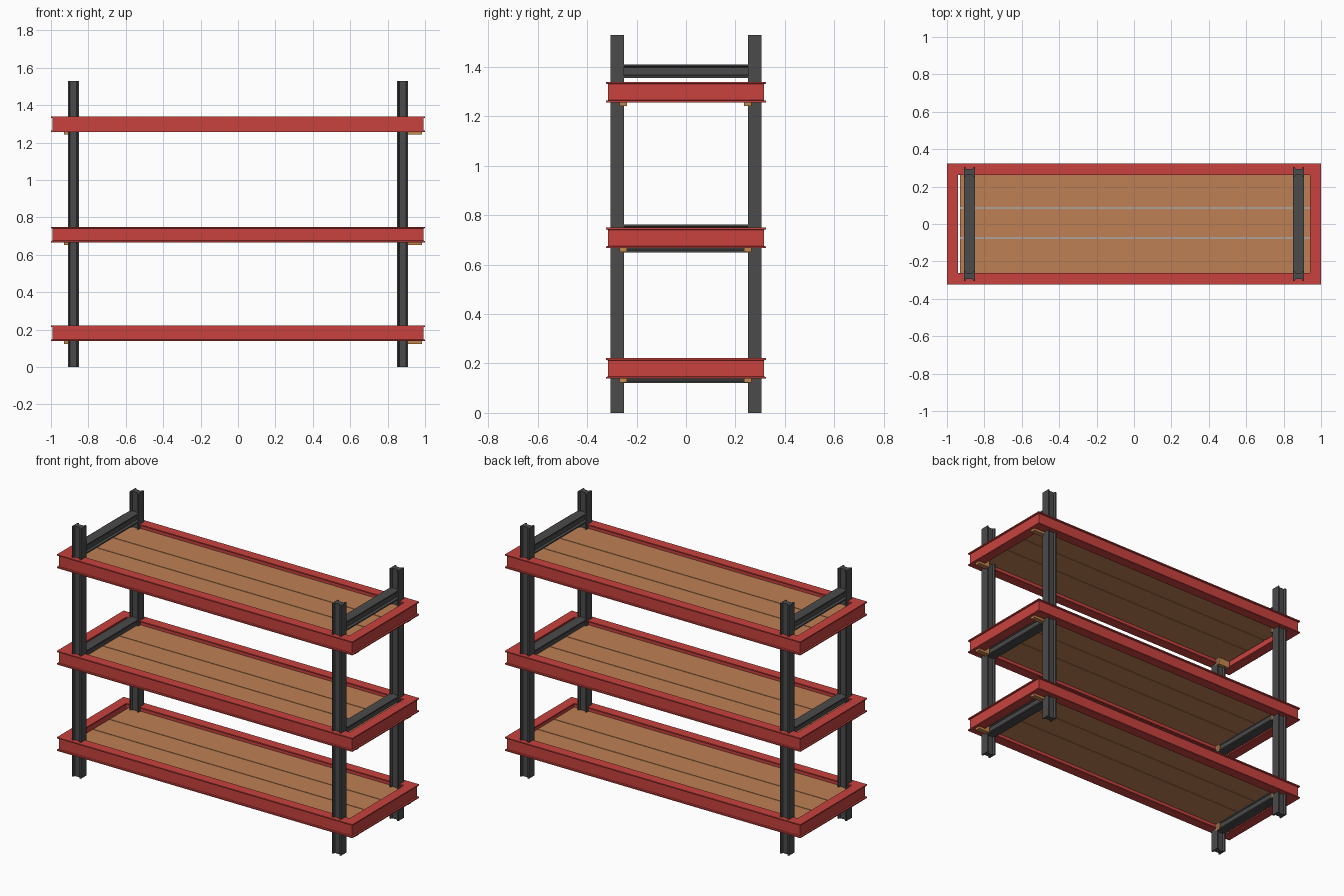
import bpy, bmesh
from mathutils import Vector

if "Cube" in bpy.data.objects:
    bpy.data.objects.remove(bpy.data.objects["Cube"])


def material(name, rgb):
    m = bpy.data.materials.new(name)
    m.diffuse_color = (*rgb, 1)
    m.use_nodes = True
    m.node_tree.nodes["Principled BSDF"].inputs["Base Color"].default_value = m.diffuse_color
    return m


RED = material("red paint", (0.58, 0.055, 0.048))
STEEL = material("dark steel", (0.07, 0.07, 0.07))
WOOD = material("wood", (0.51, 0.215, 0.09))
CLEAT = material("cleat wood", (0.56, 0.24, 0.075))


def finish(bm, name, mat):
    bmesh.ops.recalc_face_normals(bm, faces=bm.faces)
    me = bpy.data.meshes.new(name)
    bm.to_mesh(me)
    bm.free()
    me.materials.append(mat)
    ob = bpy.data.objects.new(name, me)
    bpy.context.collection.objects.link(ob)


def box(name, lo, hi, mat):
    bm = bmesh.new()
    bmesh.ops.create_cube(bm, size=1)
    lo, hi = Vector(lo), Vector(hi)
    for v in bm.verts:
        v.co = Vector((lo[i] + (v.co[i] + 0.5) * (hi[i] - lo[i]) for i in range(3)))
    finish(bm, name, mat)


def i_section(w, h, recess, flange, slope):
    """Outline of an I shape: w across the flanges, h flange to flange."""
    a, b = w / 2, h / 2
    q = [(a, b), (a, b - flange), (a - recess, b - flange - slope)]
    right = q + [(x, -y) for x, y in reversed(q)]
    return right + [(-x, -y) for x, y in right]


def bar(name, outline, place, start, end, mat):
    """Extrude an outline; place(u, v, t) maps it to space."""
    bm = bmesh.new()
    ends = [[bm.verts.new(place(u, v, t)) for u, v in outline] for t in (start, end)]
    n = len(outline)
    for ring in ends:
        bm.faces.new(ring)
    for i in range(n):
        j = (i + 1) % n
        bm.faces.new((ends[0][i], ends[0][j], ends[1][j], ends[1][i]))
    finish(bm, name, mat)


def frame(name, z, outline, hx, hy, mat):
    """Sweep an outline around a rectangle with mitred corners."""
    bm = bmesh.new()
    rings = [[bm.verts.new((sx * (hx + u), sy * (hy + u), z + v)) for u, v in outline]
             for sx, sy in ((1, 1), (-1, 1), (-1, -1), (1, -1))]
    n = len(outline)
    for k in range(4):
        a, b = rings[k], rings[(k + 1) % 4]
        for i in range(n):
            j = (i + 1) % n
            bm.faces.new((a[i], a[j], b[j], b[i]))
    finish(bm, name, mat)


# upright posts, grooved on the front and back
post = i_section(0.055, 0.06, 0.012, 0.008, 0.005)
for sx, side in ((-1, "left"), (1, "right")):
    for sy, end in ((-1, "front"), (1, "back")):
        bar(f"{end}_{side}_post", post,
            lambda u, v, t: (sx * 0.88 + v, sy * 0.278 + u, t), 0, 1.53, STEEL)
    # cross bars between the posts
    for i, z in enumerate((0.148, 0.678, 0.735, 1.383)):
        bar(f"{side}_cross_bar_{i}", i_section(0.06, 0.056, 0.012, 0.008, 0.005),
            lambda u, v, t: (sx * 0.88 + u, t, z + v), -0.262, 0.262, STEEL)

# shelves: red frame, three boards and corner cleats
beam = i_section(0.06, 0.083, 0.008, 0.007, 0.002)
for i, z in enumerate((0.18, 0.708, 1.298)):
    frame(f"shelf_frame_{i}", z, beam, 0.97, 0.293, RED)
    for j, (y0, y1) in enumerate(((-0.272, -0.077), (-0.073, 0.083), (0.087, 0.272))):
        box(f"shelf_board_{i}_{j}", (-0.93, y0, z - 0.012), (0.945, y1, z + 0.014), WOOD)
    for x0 in (-0.93, 0.905):
        for y0 in (-0.27, 0.235):
            box(f"cleat_{i}", (x0, y0, z - 0.056), (x0 + 0.08, y0 + 0.031, z - 0.012), CLEAT)
